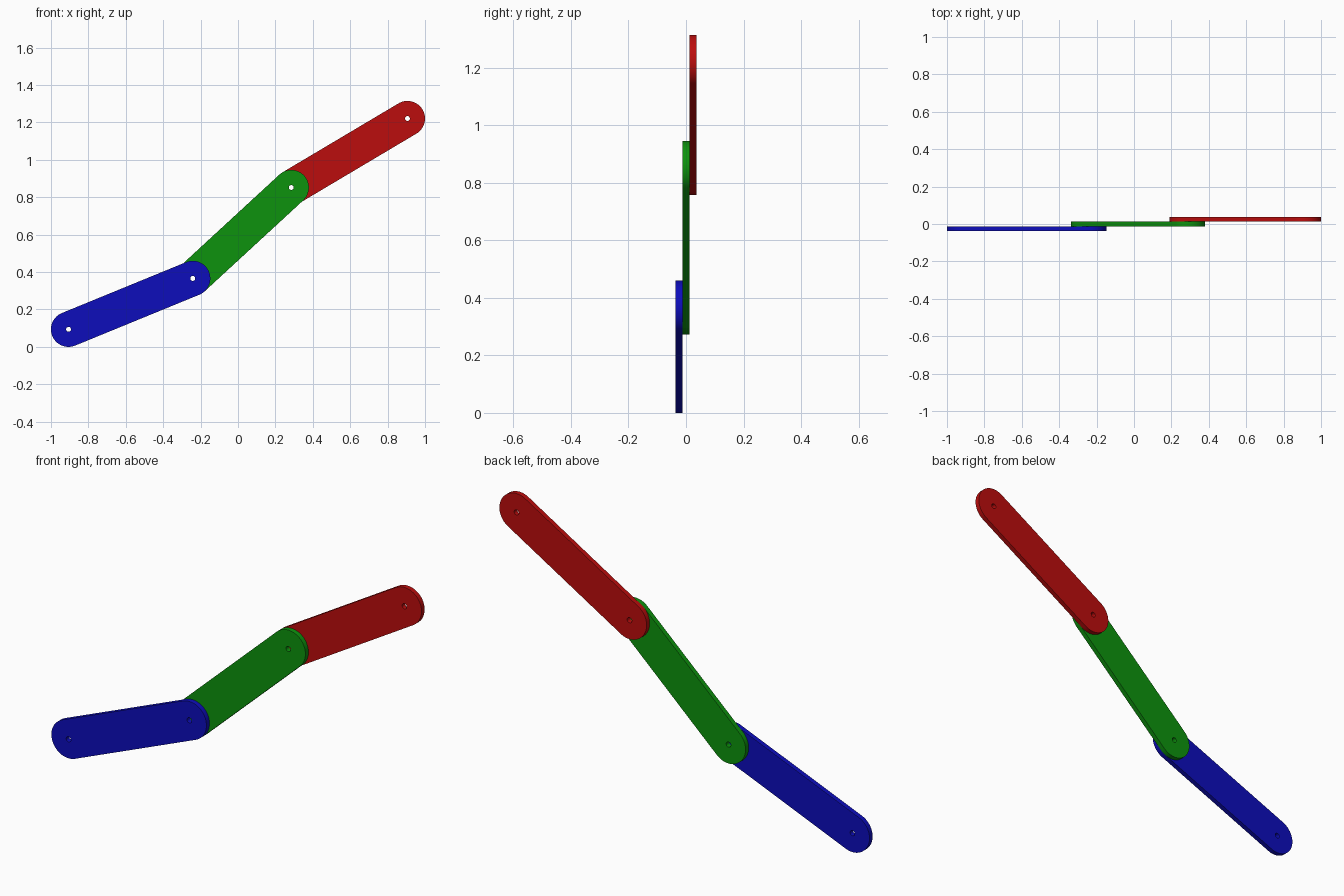
import bpy, bmesh, math
from mathutils import Vector

cube = bpy.data.objects.get("Cube")
if cube:
    bpy.data.objects.remove(cube, do_unlink=True)

RADIUS, HOLE, THICK = 0.094, 0.013, 0.0243

# Pivot points of the chain in the x-z plane
PIVOTS = [Vector((-0.906, 0.094)), Vector((-0.242, 0.366)),
          Vector((0.285, 0.852)), Vector((0.906, 1.221))]


def material(name, color):
    mat = bpy.data.materials.new(name)
    mat.use_nodes = True
    mat.diffuse_color = color
    mat.node_tree.nodes["Principled BSDF"].inputs["Base Color"].default_value = color
    return mat


def arc(center, radius, start, sweep, steps):
    return [center + radius * Vector((math.cos(start + sweep * i / steps),
                                      math.sin(start + sweep * i / steps)))
            for i in range(steps + 1)]


def link(name, a, b, y, mat):
    """Flat bar with round ends and a pivot hole at each end."""
    d = b - a
    angle = math.atan2(d.y, d.x)
    half = math.pi / 2
    outline = (arc(b, RADIUS, angle - half, math.pi, 32)
               + arc(a, RADIUS, angle + half, math.pi, 32))
    holes = [arc(p, HOLE, 0, 2 * math.pi, 24)[:-1] for p in (a, b)]
    bm = bmesh.new()
    edges = []
    for loop in [outline] + holes:
        verts = [bm.verts.new((p.x, y - THICK / 2, p.y)) for p in loop]
        edges += [bm.edges.new((v, verts[i - 1])) for i, v in enumerate(verts)]
    # Fill around the holes, then give the bar its thickness
    bmesh.ops.triangle_fill(bm, edges=edges, use_beauty=True, use_dissolve=False)
    ext = bmesh.ops.extrude_face_region(bm, geom=bm.faces[:], use_keep_orig=True)
    moved = [g for g in ext["geom"] if isinstance(g, bmesh.types.BMVert)]
    bmesh.ops.translate(bm, verts=moved, vec=(0, THICK, 0))
    bmesh.ops.recalc_face_normals(bm, faces=bm.faces[:])
    mesh = bpy.data.meshes.new(name)
    bm.to_mesh(mesh)
    bm.free()
    mesh.materials.append(mat)
    obj = bpy.data.objects.new(name, mesh)
    bpy.context.collection.objects.link(obj)
    bpy.ops.object.select_all(action='DESELECT')
    obj.select_set(True)
    bpy.context.view_layer.objects.active = obj
    bpy.ops.object.shade_smooth_by_angle(angle=math.radians(30))


# Three overlapping links, stacked front to back
PARTS = [("lower_link", "blue", (0.004, 0.004, 0.50, 1)),
         ("middle_link", "green", (0.004, 0.29, 0.004, 1)),
         ("upper_link", "red", (0.50, 0.004, 0.004, 1))]
for i, (name, color_name, color) in enumerate(PARTS):
    link(name, PIVOTS[i], PIVOTS[i + 1], (i - 1) * THICK, material(color_name, color))
